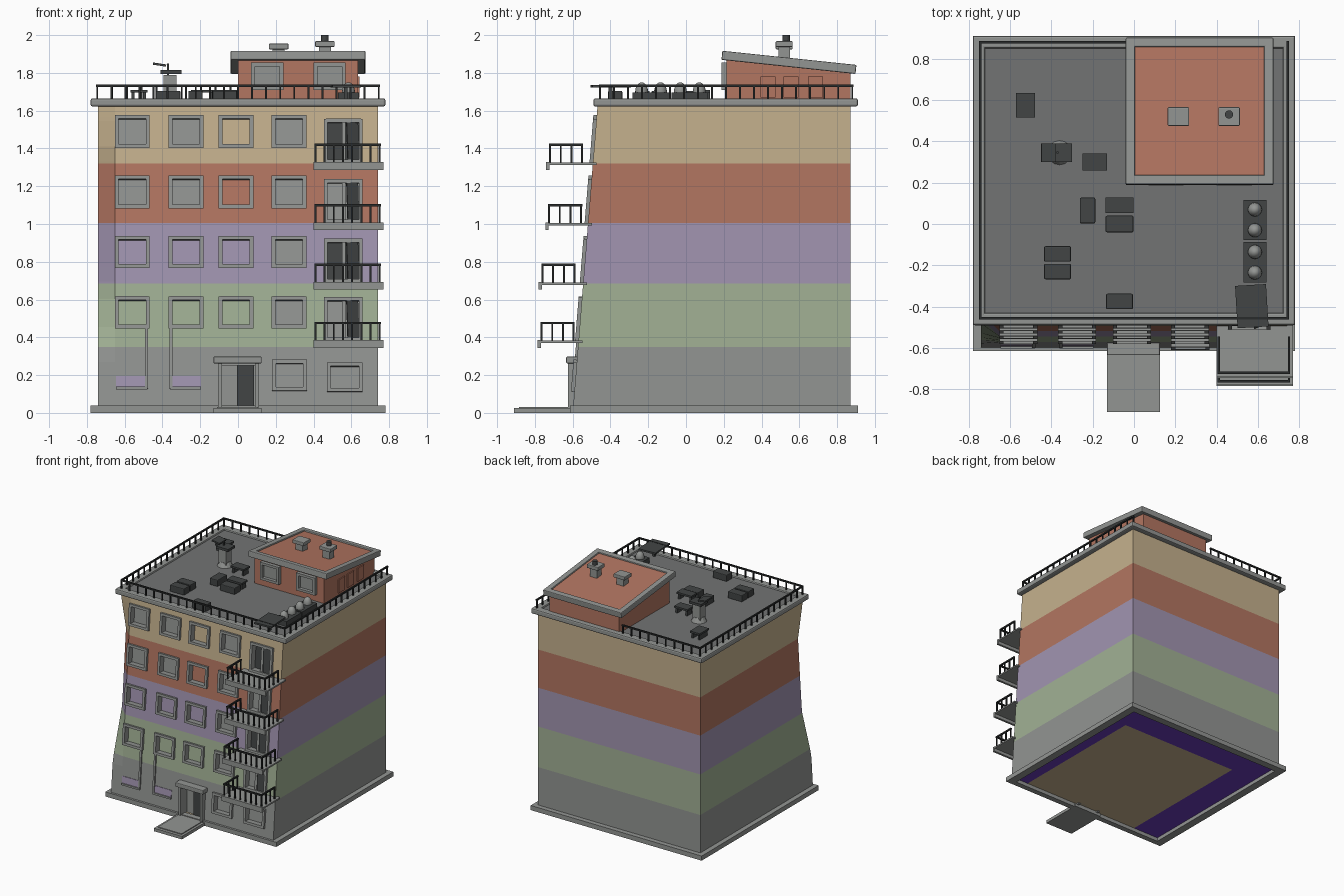
import bpy, bmesh, math
from mathutils import Matrix, Vector, Euler

if "Cube" in bpy.data.objects:
    bpy.data.objects.remove(bpy.data.objects["Cube"])

COLORS = [("stone_grey", (.29, .30, .29)), ("green_plaster", (.36, .44, .30)),
          ("lavender_plaster", (.36, .30, .44)), ("brick_red", (.45, .18, .12)),
          ("tan_plaster", (.56, .44, .27)), ("roof_grey", (.17, .175, .175)),
          ("dark_grey", (.055, .06, .06)), ("railing_black", (.022, .024, .024)),
          ("vivid_purple", (.14, .045, .48))]
GREY, GREEN, LAV, BRICK, TAN, ROOF, DARK, BLACK, PURPLE = range(9)
MATS = []
for n, c in COLORS:
    m = bpy.data.materials.new(n)
    m.diffuse_color = (*c, 1)
    m.use_nodes = True
    m.node_tree.nodes["Principled BSDF"].inputs["Base Color"].default_value = m.diffuse_color
    MATS.append(m)
parts = {}


def bm_of(name):
    return parts.setdefault(name, bmesh.new())


def paint(verts, mat, smooth=False):
    for f in {f for v in verts for f in v.link_faces}:
        f.material_index = mat
        f.smooth = smooth


def box(name, x, y, z, mat, rx=0, ry=0, rz=0, bevel=0):
    """Box from (min, max) ranges, turned about its centre."""
    c = Vector(((x[0] + x[1]) / 2, (y[0] + y[1]) / 2, (z[0] + z[1]) / 2))
    s = (x[1] - x[0], y[1] - y[0], z[1] - z[0])
    M = Matrix.Translation(c) @ Euler((rx, ry, rz)).to_matrix().to_4x4() @ Matrix.Diagonal((*s, 1))
    bm = bm_of(name)
    r = bmesh.ops.create_cube(bm, size=1, matrix=M)
    paint(r['verts'], mat)
    if bevel:
        es = list({e for v in r['verts'] for e in v.link_edges})
        b = bmesh.ops.bevel(bm, geom=es, offset=bevel, segments=2, affect='EDGES', profile=.5)
        for f in b['faces']:
            f.material_index = mat


def cyl(name, x, y, z0, z1, r, mat, r2=None):
    r = bmesh.ops.create_cone(bm_of(name), cap_ends=True, segments=14, radius1=r, radius2=r if r2 is None else r2,
                              depth=z1 - z0, matrix=Matrix.Translation((x, y, (z0 + z1) / 2)))
    paint(r['verts'], mat)


def front_y(x, z):
    """Leaning front wall with a dent along the left corner."""
    dent = .09 * min(1, max(0, (z - .3) / .4), max(0, (1.62 - z) / .3))
    return -.60 + .081 * z + dent * max(0, (-.65 - x) / .09)


LEAN = -.081
# Window and door openings: x0, x1, z0, z1, pane colour
wins = []
for row, (z0, z1) in enumerate([(.455, .605), (.775, .925), (1.09, 1.245), (1.41, 1.565)]):
    for col, xc in enumerate([-.56, -.275, -.01, .27]):
        band = row + 1
        pane = band if col == 2 or (row < 2 and col < 2) else GREY
        wins.append((xc - .082, xc + .082, z0, z1, pane))
wins += [(.19, .355, .125, .27, GREY), (.48, .65, .12, .255, GREY)]
SLABS = [(.382, -.785), (.69, -.78), (1.005, -.745), (1.325, -.74)]
doors = [(.465, .65, t + .005, t + .22, DARK if i % 2 else GREY) for i, (t, _) in enumerate(SLABS)]
entry = (-.085, .09, .03, .25, GREY)
holes = wins + doors + [entry]

# Body shell: five colour bands, front wall left open at windows
bands = [0, .35, .685, 1.005, 1.32, 1.63]
zs = sorted({round(v, 4) for v in bands + [k for h in holes for k in h[2:4]]})
xs = sorted({round(v, 4) for v in [-.74, -.65, .74] + [k for h in holes for k in h[:2]]})
body = bm_of("building_walls")


def quad(pts, mat):
    f = body.faces.new([body.verts.new(p) for p in pts])
    f.material_index = mat


for z0, z1 in zip(zs, zs[1:]):
    zc = (z0 + z1) / 2
    mat = sum(zc > b for b in bands[1:])
    for x0, x1 in zip(xs, xs[1:]):
        xc = (x0 + x1) / 2
        if not any(h[0] < xc < h[1] and h[2] < zc < h[3] for h in holes):
            quad([(x, front_y(x, z), z) for x, z in ((x0, z0), (x1, z0), (x1, z1), (x0, z1))], mat)
    X, Y = .74, .87
    quad([(X, front_y(X, z0), z0), (X, Y, z0), (X, Y, z1), (X, front_y(X, z1), z1)], mat)
    quad([(X, Y, z0), (-X, Y, z0), (-X, Y, z1), (X, Y, z1)], mat)
    quad([(-X, Y, z0), (-X, front_y(-X, z0), z0), (-X, front_y(-X, z1), z1), (-X, Y, z1)], mat)
bmesh.ops.remove_doubles(body, verts=body.verts, dist=.0005)


# Frames with recessed panes
def frame(name, h, y, w=.02, out=.018, deep=.045, lean=LEAN, sill=True):
    x0, x1, z0, z1, pane = h
    zm = (z0 + z1) / 2
    for xa in (x0 - w / 2, x1 - w / 2):
        box(name, (xa, xa + w), (y - out, y + deep), (z0 - w / 2, z1 + w / 2), GREY, rx=lean)
    for za in (z0 - w / 2, z1 - w / 2):
        o = (za + w / 2 - zm) * -lean
        box(name, (x0, x1), (y - out + o, y + deep + o), (za, za + w), GREY, rx=lean)
    box(name + "_panes", (x0, x1), (y + deep - .012, y + deep - .004), (z0, z1), pane, rx=lean)


for h in wins:
    frame("window_frames", h, front_y(0, (h[2] + h[3]) / 2))
for h in doors:
    y = front_y(0, (h[2] + h[3]) / 2)
    frame("balcony_doors", h, y)
    box("balcony_doors", (.55, .57), (y - .005, y + .04), h[2:4], GREY, rx=LEAN)
    box("balcony_doors", (.575, .64), (y - .005, y + .005), h[2:4], DARK, rx=LEAN, rz=.4)

# Stretched frame strips and sunk plates on the lower left
for x, xa, xb in ((-.485, -.645, -.48), (-.355, -.36, -.195)):
    y = front_y(0, .3)
    box("lower_left_trim", (x - .008, x + .008), (y - .012, y + .005), (.13, .46), GREY, rx=LEAN)
    y = front_y(0, .13)
    box("lower_left_trim", (xa, xb), (y - .012, y + .005), (.125, .14), GREY)
    y = front_y(0, .165)
    box("lower_left_plates", (xa, xb), (y - .004, y + .004), (.14, .195), LAV, rx=LEAN)

# Entrance: path, jambs, canopy, half-open leaf
box("entrance_path", (-.13, .125), (-.91, -.56), (0, .025), GREY)
box("entrance_path", (-.11, .105), (-.885, -.56), (.02, .032), GREY)
for x in (-.105, .09):
    box("entrance_jambs", (x, x + .02), (-.625, -.54), (.02, .265), GREY)
box("entrance_canopy", (-.13, .125), (-.635, -.55), (.262, .298), GREY, bevel=.006)
box("entrance_back", (-.09, .09), (-.545, -.537), (.03, .26), GREY)
box("entrance_door", (-.005, .085), (-.57, -.555), (.035, .25), DARK)

# Plinth ring and inner floor plate
for x, y in (((-.78, .78), (-.615, -.57)), ((-.78, .78), (.85, .91)),
             ((-.78, -.715), (-.57, .85)), ((.715, .78), (-.57, .85))):
    box("plinth", x, y, (0, .038), GREY)
floor = bm_of("inner_floor")
bmesh.ops.create_grid(floor, x_segments=12, y_segments=12, size=.5,
                      matrix=Matrix.Translation((0, .14, .03)) @ Matrix.Diagonal((1.44, 1.42, 1, 1)))
for f in floor.faces:
    c = f.calc_center_median()
    f.material_index = PURPLE if c.x < -.5 or c.y > .65 or c.x > .64 else TAN

# Cornice and roof deck
for x, y in (((-.78, .78), (-.49, -.43)), ((-.78, .78), (.85, .91)),
             ((-.78, -.72), (-.49, .91)), ((.72, .78), (-.49, .91))):
    box("cornice", x, y, (1.622, 1.665), GREY, bevel=.01)
box("roof_deck", (-.75, .75), (-.46, .88), (1.63, 1.652), ROOF)


# Railings
def rail(name, a, b, z0, z1, n, t=.012):
    lo = [min(a[i], b[i]) - t / 2 for i in (0, 1)]
    hi = [max(a[i], b[i]) + t / 2 for i in (0, 1)]
    box(name, (lo[0], hi[0]), (lo[1], hi[1]), (z1 - t, z1), BLACK)
    for i in range(n + 1):
        x, y = (a[k] + (b[k] - a[k]) * i / n for k in (0, 1))
        box(name, (x - .005, x + .005), (y - .005, y + .005), (z0, z1 - t / 2), BLACK)


FL, FR, BL, BR = (-.745, -.455), (.745, -.455), (-.745, .88), (.745, .88)
rail("roof_railing", FL, FR, 1.655, 1.738, 20)
rail("roof_railing", FL, BL, 1.655, 1.738, 18)
rail("roof_railing", FR, BR, 1.655, 1.738, 18)
rail("roof_railing", BL, (-.04, .88), 1.655, 1.738, 9)

# Balconies
for t, yf in SLABS:
    yw = front_y(0, t)
    box("balcony_slabs", (.4, .77), (yf, yw + .02), (t - .012, t), GREY)
    box("balcony_slabs", (.4, .77), (yf, yf + .018), (t - .038, t + .004), GREY)
    yr = yf + .02
    rail("balcony_railings", (.41, yr), (.75, yr), t, t + .1, 7)
    for x in (.41, .75):
        rail("balcony_railings", (x, yr), (x, yr + .17), t, t + .1, 3)

# Penthouse with sloping roof
slope = -.105
box("penthouse_walls", (0, .635), (.215, .87), (1.65, 1.86), BRICK)
for v in bm_of("penthouse_walls").verts:
    if v.co.z > 1.8:
        v.co.z = 1.885 + slope * (v.co.y - .2)
for x, y in (((-.04, .675), (.19, .235)), ((-.04, .675), (.855, .9)), ((-.04, .005), (.19, .9)), ((.63, .675), (.19, .9))):
    zc = 1.893 + slope * ((y[0] + y[1]) / 2 - .19)
    box("penthouse_roof_rim", x, y, (zc - .024, zc + .024), GREY, rx=slope, bevel=.006)
box("penthouse_roof", (0, .635), (.21, .88), (1.84, 1.868), BRICK, rx=slope)
for x0, x1 in ((.08, .23), (.41, .56)):
    frame("penthouse_windows", (x0, x1, 1.72, 1.845, GREY), .205, deep=.02, lean=0)
for y in (.435, .555, .685):
    box("penthouse_side_windows", (.63, .643), (y - .04, y + .04), (1.67, 1.78), BRICK)

# Roof vents on the penthouse
for x, z in ((.215, 1.925), (.46, 1.938)):
    box("penthouse_vents", (x - .032, x + .032), (.49, .55), (1.83, z), GREY)
    box("penthouse_vents", (x - .052, x + .052), (.475, .565), (z, z + .03), GREY, bevel=.005)
cyl("penthouse_vents", .46, .53, 1.96, 2.0, .02, DARK)

# Chimney on the deck
cyl("roof_chimney", -.36, .345, 1.65, 1.69, .06, GREY, .04)
box("roof_chimney", (-.395, -.325), (.31, .38), (1.65, 1.79), GREY)
box("roof_chimney_cap", (-.41, -.3), (.3, .39), (1.795, 1.815), DARK)
box("roof_chimney_cap", (-.375, -.365), (.34, .35), (1.78, 1.85), DARK)
box("roof_chimney_cap", (-.45, -.38), (.3, .39), (1.838, 1.85), DARK, ry=.15)

# Roof furniture: tables on legs and low boxes
for x, y, w, d in ((-.525, .575, .09, .12), (-.19, .30, .12, .08), (-.07, .09, .135, .075)):
    box("roof_tables", (x - w / 2, x + w / 2), (y - d / 2, y + d / 2), (1.695, 1.71), DARK)
    for sx in (-1, 1):
        lx = x + sx * (w / 2 - .015)
        box("roof_tables", (lx - .008, lx + .008), (y - d / 2 + .01, y + d / 2 - .01), (1.65, 1.70), DARK)
for x, y, w, d in ((-.225, .065, .075, .125), (-.07, 0, .135, .08), (-.37, -.145, .13, .075),
                   (-.37, -.23, .13, .075), (-.07, -.375, .13, .075)):
    box("roof_boxes", (x - w / 2, x + w / 2), (y - d / 2, y + d / 2), (1.65, 1.705), DARK, bevel=.006)

# Planters with domed shrubs
for y in (.02, -.185):
    box("planters", (.53, .64), (y - .097, y + .097), (1.65, 1.695), DARK)
    for dy in (-.05, .05):
        r = bmesh.ops.create_uvsphere(bm_of("planter_domes"), u_segments=16, v_segments=10, radius=1,
                                      matrix=Matrix.Translation((.585, y + dy, 1.70)) @ Matrix.Diagonal((.034, .034, .05, 1)))
        paint(r['verts'], GREY, True)
box("corner_table", (.495, .645), (-.5, -.295), (1.722, 1.736), DARK, rz=.06)
box("corner_table", (.56, .58), (-.41, -.39), (1.65, 1.725), DARK)

# Turn every part into an object
for name, bm in parts.items():
    me = bpy.data.meshes.new(name)
    bm.to_mesh(me)
    bm.free()
    for m in MATS:
        me.materials.append(m)
    bpy.context.collection.objects.link(bpy.data.objects.new(name, me))
